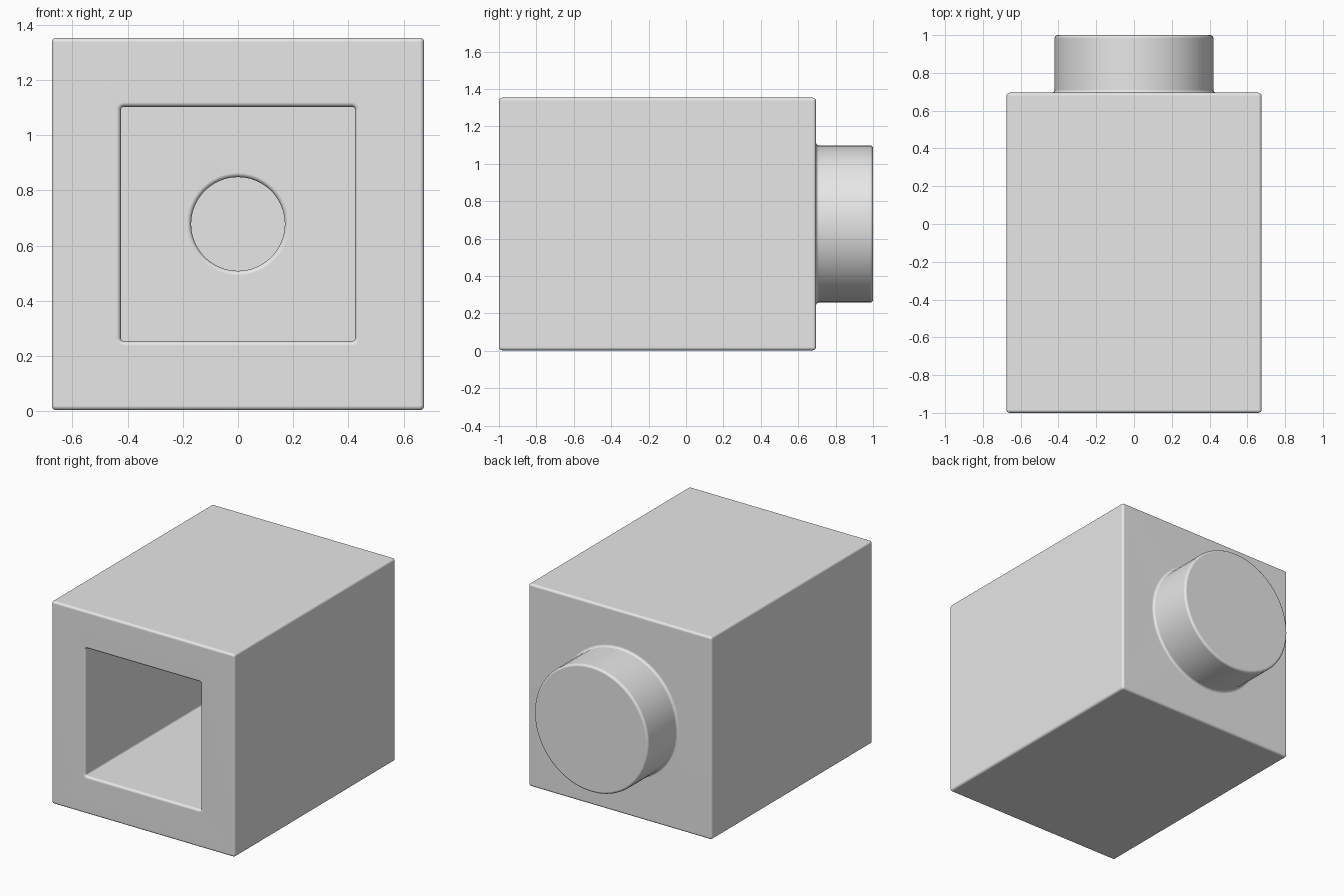
import bpy, bmesh, math

if "Cube" in bpy.data.objects:
    bpy.data.objects.remove(bpy.data.objects["Cube"])

F = 0.016        # fillet radius
STEPS = 4        # segments per fillet
ARC = 12         # segments per quarter turn
CZ = 0.678       # height of the centre axis
BACK, WALL, HOLE_END = 0.695, 0.445, 0.75

# Section shapes: (half width, corner radius); a circle has corner = half
STUD = (0.42, 0.42)
BOX = (0.675, F)
POCKET = (0.425, 0.012)
HOLE = (0.17, 0.17)


def fillet(shape, dc, yc, a0, a1):
    """Loops along a fillet arc centred at section offset dc and depth yc."""
    out = []
    for i in range(STEPS + 1):
        a = math.radians(a0 + (a1 - a0) * i / STEPS)
        d = dc + F * math.cos(a)
        out.append((shape[0] + d, max(shape[1] + d, 0.0), yc + F * math.sin(a)))
    return out


def add_loop(bm, half, corner, y):
    """Rounded square section around the y axis."""
    verts = []
    for q in range(4):
        m = math.radians(45 + 90 * q)
        cx = math.copysign(half - corner, math.cos(m))
        cz = math.copysign(half - corner, math.sin(m))
        for i in range(ARC + 1):
            a = math.pi / 2 * (q + i / ARC)
            verts.append(bm.verts.new((cx + corner * math.cos(a), y,
                                       CZ + cz + corner * math.sin(a))))
    return verts


# Sections from the stud end, over the body, into the pocket and the hole
sections = []
sections += fillet(STUD, -F, 1 - F, 90, 0)          # stud end edge
sections += fillet(STUD, F, BACK + F, 180, 270)     # stud root
sections += fillet(BOX, -F, BACK - F, 90, 0)        # back edge
sections += fillet(BOX, -F, -1 + F, 0, -90)         # front edge
sections += fillet(POCKET, F, -1 + F, 270, 180)     # pocket rim
sections.append((*POCKET, WALL))                    # pocket bottom
sections += fillet(HOLE, F, WALL + F, 270, 180)     # hole rim
sections.append((*HOLE, HOLE_END))                  # hole bottom

bm = bmesh.new()
loops = [add_loop(bm, *s) for s in sections]
for a, b in zip(loops, loops[1:]):
    for i in range(len(a)):
        j = (i + 1) % len(a)
        bm.faces.new((a[i], a[j], b[j], b[i]))
bm.faces.new(loops[0])
bm.faces.new(loops[-1])
bmesh.ops.remove_doubles(bm, verts=bm.verts, dist=1e-5)
bmesh.ops.recalc_face_normals(bm, faces=bm.faces)

mesh = bpy.data.meshes.new("socket_block")
bm.to_mesh(mesh)
bm.free()
block = bpy.data.objects.new("socket_block", mesh)
bpy.context.collection.objects.link(block)

grey = bpy.data.materials.new("light grey")
grey.diffuse_color = (0.8, 0.8, 0.8, 1)
grey.use_nodes = True
grey.node_tree.nodes["Principled BSDF"].inputs["Base Color"].default_value = grey.diffuse_color
mesh.materials.append(grey)

# Smooth fillets, flat large faces
bpy.context.view_layer.objects.active = block
block.select_set(True)
bpy.ops.object.shade_smooth_by_angle(angle=math.radians(35))
normals = block.modifiers.new("face weighted normals", 'WEIGHTED_NORMAL')
normals.keep_sharp = True
